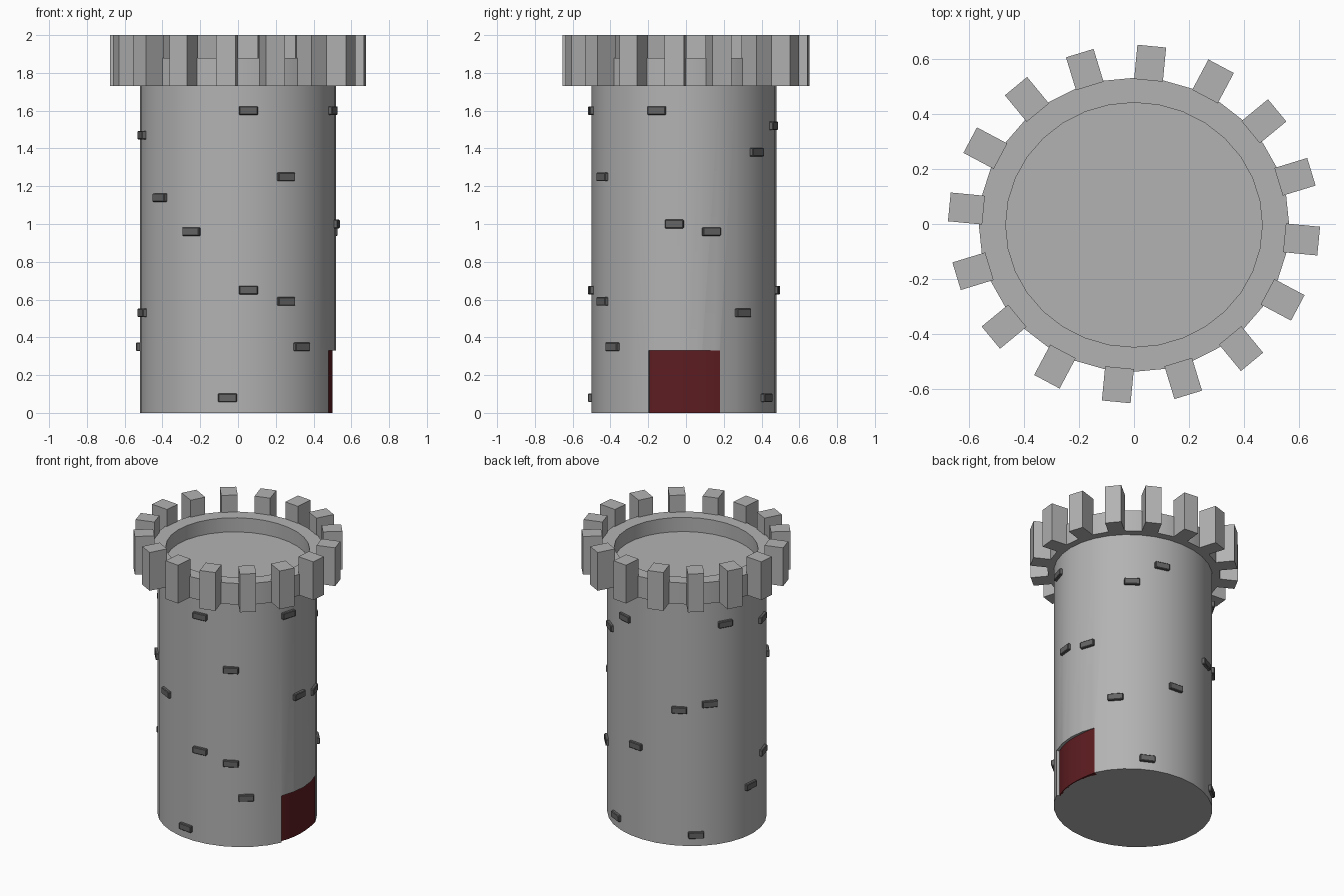
import bpy, bmesh
from math import sin, cos, radians, pi
from mathutils import Matrix, Vector

if "Cube" in bpy.data.objects:
    bpy.data.objects.remove(bpy.data.objects["Cube"])

SEG = 32
RX, RY, CY = 0.52, 0.49, -0.01


def material(name, color):
    m = bpy.data.materials.new(name)
    m.diffuse_color = color
    m.use_nodes = True
    m.node_tree.nodes["Principled BSDF"].inputs["Base Color"].default_value = m.diffuse_color
    return m


STONE = material("stone_grey", (0.45, 0.45, 0.45, 1))
DARK = material("dark_stone", (0.13, 0.13, 0.13, 1))
RED = material("door_red", (0.11, 0.012, 0.015, 1))


def finish(name, bm, mat=None):
    bmesh.ops.recalc_face_normals(bm, faces=bm.faces)
    me = bpy.data.meshes.new(name)
    bm.to_mesh(me)
    bm.free()
    ob = bpy.data.objects.new(name, me)
    bpy.context.collection.objects.link(ob)
    if mat:
        me.materials.append(mat)
    return ob


def select(ob):
    bpy.ops.object.select_all(action='DESELECT')
    ob.select_set(True)
    bpy.context.view_layer.objects.active = ob


def smooth(ob):
    select(ob)
    bpy.ops.object.shade_smooth_by_angle(angle=radians(30))


def lathe(name, profile, mat):
    """Elliptical lathe; profile rows are (x radius, y radius, y centre, z)."""
    bm = bmesh.new()
    rings = [[bm.verts.new((rx * cos(2 * pi * i / SEG),
                            cy + ry * sin(2 * pi * i / SEG), z))
              for i in range(SEG)] for rx, ry, cy, z in profile]
    for a, b in zip(rings, rings[1:]):
        for i in range(SEG):
            j = (i + 1) % SEG
            bm.faces.new((a[i], a[j], b[j], b[i]))
    bm.faces.new(rings[0][::-1])
    bm.faces.new(rings[-1])
    return finish(name, bm, mat)


def arc_slab(name, inner, outer, half_angle, z0, z1, mat=None, flare=0.0, n=12):
    """Curved slab along the +x wall; flare brings its +y end outwards."""
    bm = bmesh.new()
    cols = []
    for i in range(n + 1):
        u = 2 * i / n - 1
        t = radians(half_angle) * u
        out = outer + flare * max(0, u) ** 2
        cols.append([bm.verts.new((s * RX * cos(t), CY + s * RY * sin(t), z))
                     for s, z in ((inner, z0), (out, z0), (out, z1), (inner, z1))])
    for a, b in zip(cols, cols[1:]):
        for k in range(4):
            m = (k + 1) % 4
            bm.faces.new((a[k], a[m], b[m], b[k]))
    bm.faces.new(cols[0])
    bm.faces.new(cols[-1][::-1])
    return finish(name, bm, mat)


def add_box(bm, center, size, angle):
    mat = (Matrix.Translation(center) @ Matrix.Rotation(angle, 4, 'Z')
           @ Matrix.Diagonal((*size, 1)))
    bmesh.ops.create_cube(bm, size=1, matrix=mat)


# Tower wall with overhanging rim and sunken roof
tower = lathe("tower_wall", [
    (RX, RY, CY, 0), (RX, RY, CY, 1.73), (0.565, 0.535, -0.003, 1.73),
    (0.565, 0.535, -0.003, 1.88), (0.467, 0.445, -0.003, 1.88),
    (0.467, 0.445, -0.003, 1.78)], STONE)

# Shallow doorway recess
cutter = arc_slab("doorway_cutter", 0.95, 1.15, 22.8, -0.1, 0.33)
cutter.hide_render = True
cut = tower.modifiers.new("doorway", 'BOOLEAN')
cut.operation = 'DIFFERENCE'
cut.solver = 'EXACT'
cut.object = cutter
select(tower)
bpy.ops.object.modifier_apply(modifier=cut.name)
bpy.data.objects.remove(cutter)
smooth(tower)

# Door
door = arc_slab("door", 0.94, 0.962, 22.8, 0, 0.33, RED, flare=0.034)
smooth(door)

# Battlement blocks around the rim
bm = bmesh.new()
for i in range(16):
    t = radians(-5.5 + 22.5 * i)
    add_box(bm, Vector((0.613 * cos(t), 0.588 * sin(t), 1.865)),
            (0.125, 0.105, 0.27), t)
finish("battlements", bm, STONE)

# Raised bricks: (angle in degrees, height)
BRICKS = [(-84, 1.6), (-61, 1.25), (218, 1.14), (242, 0.96), (-84, 0.65),
          (-61, 0.59), (-50, 0.35), (-96, 0.08), (194, 1.47), (195, 0.53),
          (176, 0.35), (-17, 1.6), (-6, 1.0), (17, 0.96), (39, 0.53),
          (51, 1.38), (62, 0.08), (73, 1.52), (84, 0.65), (118, 0.96),
          (140, 1.0), (152, 1.55), (130, 0.08)]
bm = bmesh.new()
for deg, z in BRICKS:
    t = radians(deg)
    normal = Vector((cos(t) / RX, sin(t) / RY))
    add_box(bm, Vector((RX * cos(t), CY + RY * sin(t), z)),
            (0.034, 0.1, 0.045), normal.angle_signed(Vector((1, 0))))
bricks = finish("raised_bricks", bm, DARK)
bevel = bricks.modifiers.new("soft_edges", 'BEVEL')
bevel.width = 0.004
bevel.segments = 1
